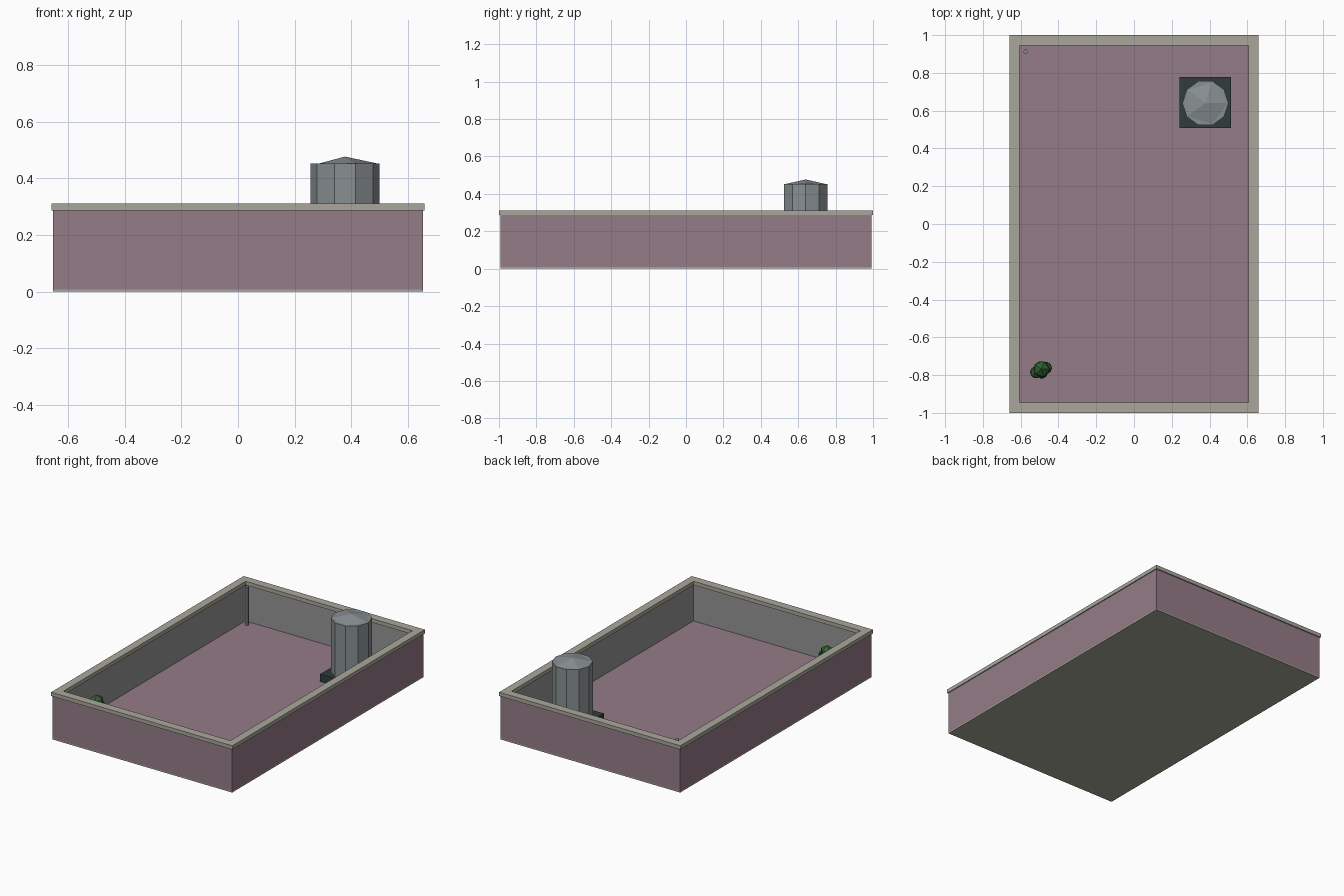
import bpy, bmesh, math
from mathutils import Matrix, Vector

if "Cube" in bpy.data.objects:
    bpy.data.objects.remove(bpy.data.objects["Cube"])


def mat(name, r, g, b):
    m = bpy.data.materials.new(name)
    m.diffuse_color = (r, g, b, 1)
    m.use_nodes = True
    m.node_tree.nodes["Principled BSDF"].inputs["Base Color"].default_value = m.diffuse_color
    return m


MAUVE = mat("mauve_render", 0.30, 0.20, 0.245)
PLASTER = mat("grey_plaster", 0.30, 0.30, 0.30)
STONE = mat("coping_stone", 0.40, 0.39, 0.33)
STEEL = mat("tank_steel", 0.25, 0.28, 0.29)
DARK = mat("dark_plinth", 0.03, 0.045, 0.045)
LEAF = mat("leaf_green", 0.03, 0.12, 0.03)
BARK = mat("bark", 0.10, 0.06, 0.03)


def finish(name, bm, *mats):
    me = bpy.data.meshes.new(name)
    bm.to_mesh(me)
    bm.free()
    for m in mats:
        me.materials.append(m)
    ob = bpy.data.objects.new(name, me)
    bpy.context.collection.objects.link(ob)
    return ob


def box(name, x, y, z0, z1, sx, sy, m):
    bm = bmesh.new()
    bmesh.ops.create_cube(bm, size=1, matrix=Matrix.Translation((x, y, (z0 + z1) / 2))
                          @ Matrix.Diagonal((sx, sy, z1 - z0, 1)))
    finish(name, bm, m)


def cone(name, x, y, z0, z1, r0, r1, sides, m):
    # first corner points along +x
    bm = bmesh.new()
    rings = []
    for r, z in ((r0, z0), (r1, z1)):
        n = sides if r > 0 else 1
        rings.append([bm.verts.new((x + r * math.cos(2 * math.pi * i / n),
                                    y + r * math.sin(2 * math.pi * i / n), z)) for i in range(n)])
    low, top = rings
    for i in range(sides):
        j = (i + 1) % sides
        bm.faces.new((low[i], low[j], top[j], top[i]) if r1 else (low[i], low[j], top[0]))
    bm.faces.new(low[::-1])
    if r1:
        bm.faces.new(top)
    finish(name, bm, m)


def frame(name, outer, inner, z0, z1, m_out, m_in):
    # rectangular ring with separate inner-face material
    bm = bmesh.new()
    corners = ((-1, -1), (1, -1), (1, 1), (-1, 1))
    loops = [[bm.verts.new((sx * w, sy * d, z)) for sx, sy in corners]
             for (w, d), z in ((outer, z0), (outer, z1), (inner, z1), (inner, z0))]
    for k in range(4):
        a, b = loops[k], loops[(k + 1) % 4]
        for i in range(4):
            j = (i + 1) % 4
            f = bm.faces.new((a[i], a[j], b[j], b[i]))
            f.material_index = 1 if k == 2 else 0
    finish(name, bm, m_out, m_in)


# parapet shell
box("base_slab", 0, 0, 0, 0.008, 1.306, 1.986, STONE)
box("roof_floor", 0, 0, 0.008, 0.047, 1.226, 1.906, MAUVE)
frame("parapet_wall", (0.653, 0.993), (0.613, 0.953), 0.008, 0.287, MAUVE, PLASTER)
frame("parapet_coping", (0.659, 1.0), (0.607, 0.946), 0.287, 0.312, STONE, STONE)

# water tank on its plinth
TX, TY = 0.378, 0.64
box("tank_plinth", TX, 0.643, 0.047, 0.096, 0.272, 0.27, DARK)
cone("water_tank", TX, TY, 0.096, 0.452, 0.122, 0.122, 10, STEEL)
cone("tank_lid", TX, TY, 0.452, 0.477, 0.117, 0, 5, STEEL)

# corner vent pipe
cone("vent_pipe", -0.574, 0.913, 0.047, 0.30, 0.012, 0.012, 6, STEEL)

# small shrub
cone("shrub_trunk", -0.493, -0.772, 0.047, 0.19, 0.012, 0.008, 6, BARK)
bm = bmesh.new()
for x, y, z, r in ((-0.49, -0.768, 0.205, 0.048), (-0.518, -0.785, 0.185, 0.036),
                   (-0.466, -0.762, 0.180, 0.036), (-0.488, -0.786, 0.165, 0.036)):
    bmesh.ops.create_icosphere(bm, subdivisions=1, radius=r,
                               matrix=Matrix.Translation(Vector((x, y, z))))
finish("shrub_leaves", bm, LEAF)
